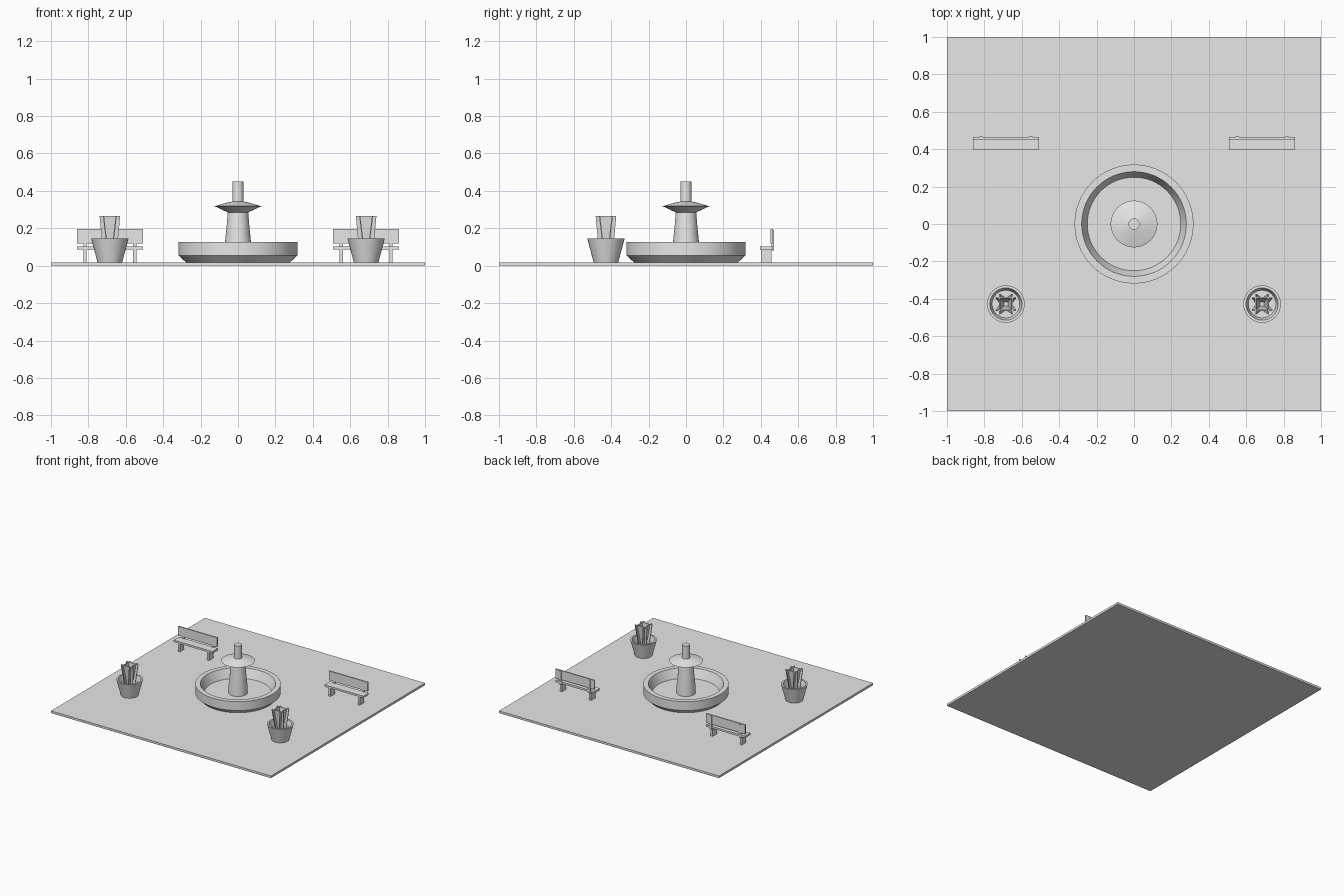
import bpy
import bmesh
import math

if "Cube" in bpy.data.objects:
    bpy.data.objects.remove(bpy.data.objects["Cube"], do_unlink=True)

# One plain stone grey for everything
grey = bpy.data.materials.new("plain_grey")
GREY = (0.8, 0.8, 0.8, 1)
grey.use_nodes = True
grey.diffuse_color = GREY
grey.node_tree.nodes["Principled BSDF"].inputs["Base Color"].default_value = GREY

GROUND = 0.018


def finish(name, bm, location=(0, 0, 0), smooth=False):
    bmesh.ops.recalc_face_normals(bm, faces=bm.faces)
    mesh = bpy.data.meshes.new(name)
    bm.to_mesh(mesh)
    bm.free()
    mesh.materials.append(grey)
    obj = bpy.data.objects.new(name, mesh)
    bpy.context.collection.objects.link(obj)
    obj.location = location
    if smooth:
        bpy.ops.object.select_all(action="DESELECT")
        obj.select_set(True)
        bpy.context.view_layer.objects.active = obj
        bpy.ops.object.shade_smooth_by_angle(angle=math.radians(30))
    return obj


def box(name, low, high):
    bm = bmesh.new()
    bmesh.ops.create_cube(bm, size=1)
    for v in bm.verts:
        v.co = [h if c > 0 else l for c, l, h in zip(v.co, low, high)]
    return finish(name, bm)


def turned(name, profile, location=(0, 0, 0), sides=48):
    """Spin a profile of (radius, height) points that starts and ends on the axis."""
    bm = bmesh.new()
    verts = [bm.verts.new((r, 0, z)) for r, z in profile]
    edges = [bm.edges.new(pair) for pair in zip(verts, verts[1:])]
    bmesh.ops.spin(bm, geom=verts + edges, cent=(0, 0, 0), axis=(0, 0, 1),
                   angle=math.tau, steps=sides, use_duplicate=False)
    bmesh.ops.remove_doubles(bm, verts=bm.verts, dist=0.0001)
    return finish(name, bm, location, smooth=True)


def blade(name, location, side, along_x):
    """Thin upright leaf slab that leans outward from the plant's centre."""
    bm = bmesh.new()
    bmesh.ops.create_cube(bm, size=1)
    for v in bm.verts:
        top = v.co.z > 0
        width = v.co.x * (0.11 if top else 0.07)
        offset = side * (0.034 if top else 0.008) + v.co.y * 0.006
        height = 0.265 if top else 0.05
        v.co = (width, offset, height) if along_x else (offset, width, height)
    finish(name, bm, location)


# Ground slab
box("ground_slab", (-1, -1, 0), (1, 1, GROUND))

# Fountain: open basin with a waisted pedestal, cap and spout
turned("fountain_basin", [(0, GROUND), (0.278, GROUND), (0.318, 0.055), (0.318, 0.128),
                          (0.28, 0.128), (0.25, 0.055), (0, 0.055)], sides=64)
turned("fountain_pedestal", [(0, 0.05), (0.072, 0.05), (0.069, 0.13), (0.06, 0.22),
                             (0.055, 0.285), (0.125, 0.318), (0.06, 0.337),
                             (0.03, 0.343), (0.03, 0.45), (0, 0.45)])

for label, sign in (("left", 1), ("right", -1)):
    x = sign * 0.685

    # Planter at the front
    spot = (x, -0.428, 0)
    turned(label + "_planter_pot", [(0, GROUND), (0.066, GROUND), (0.1, 0.146),
                                    (0.086, 0.146), (0.074, 0.1), (0, 0.1)], spot, sides=32)
    for number, (side, along_x) in enumerate([(1, True), (-1, True), (1, False), (-1, False)]):
        blade(f"{label}_planter_leaf_{number + 1}", spot, side, along_x)

    # Bench at the back
    box(label + "_bench_seat", (x - 0.177, 0.395, 0.088), (x + 0.177, 0.465, 0.104))
    box(label + "_bench_backrest", (x - 0.177, 0.453, 0.12), (x + 0.177, 0.464, 0.195))
    for end, offset in (("inner", -sign * 0.133), ("outer", sign * 0.133)):
        c = x + offset
        box(f"{label}_bench_{end}_leg", (c - 0.009, 0.4, GROUND), (c + 0.009, 0.456, 0.088))
        box(f"{label}_bench_{end}_support", (c - 0.009, 0.456, 0.08), (c + 0.009, 0.47, 0.19))
